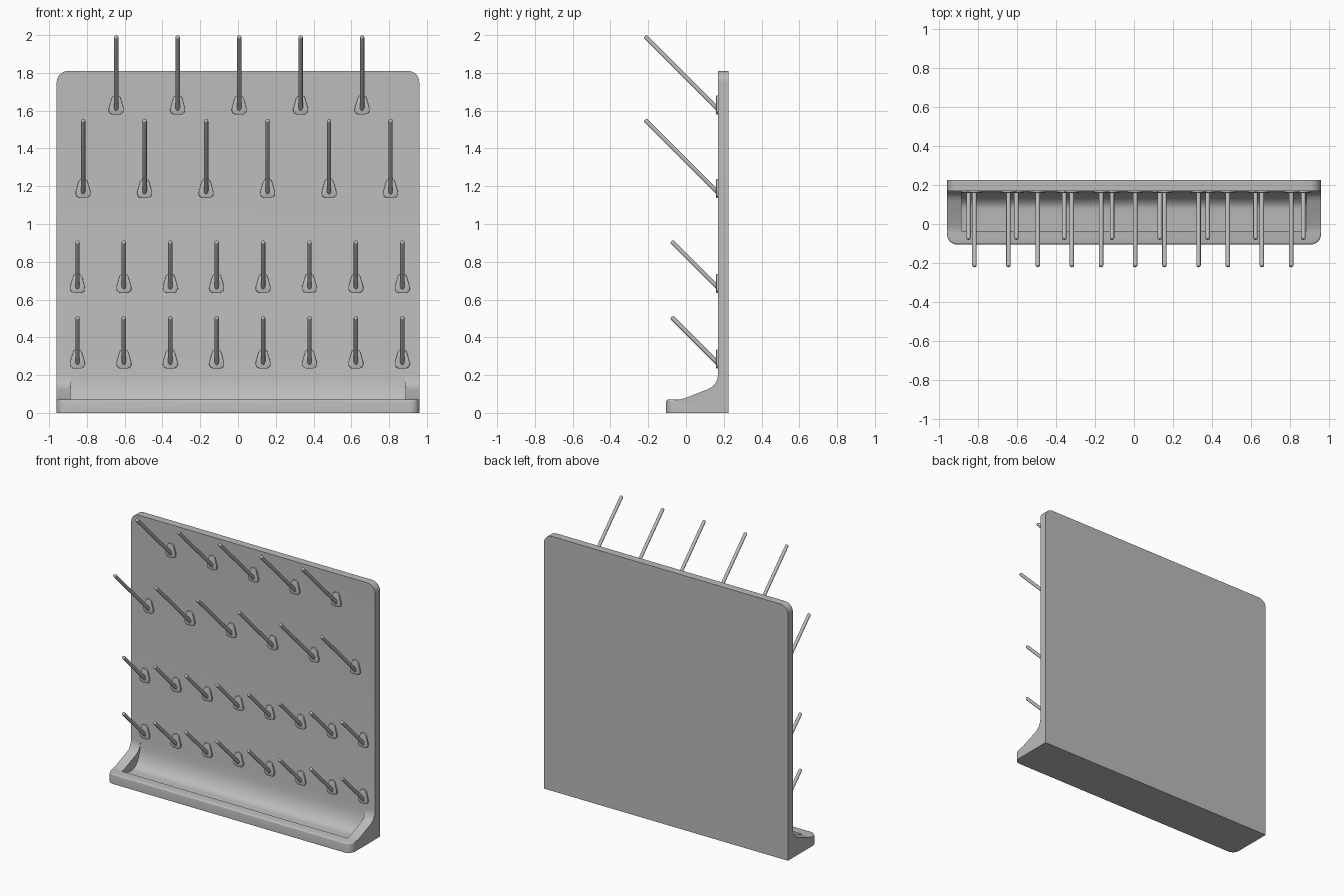
import bpy, bmesh, math
from mathutils import Vector

cube = bpy.data.objects.get("Cube")
if cube:
    bpy.data.objects.remove(cube, do_unlink=True)

# Single grey plastic
grey = bpy.data.materials.new("grey_plastic")
grey.use_nodes = True
COLOUR = (0.5, 0.5, 0.5, 1)
grey.diffuse_color = COLOUR
grey.node_tree.nodes["Principled BSDF"].inputs["Base Color"].default_value = COLOUR


def finish(bm, name):
    bmesh.ops.recalc_face_normals(bm, faces=bm.faces)
    mesh = bpy.data.meshes.new(name)
    bm.to_mesh(mesh)
    bm.free()
    mesh.materials.append(grey)
    ob = bpy.data.objects.new(name, mesh)
    bpy.context.collection.objects.link(ob)
    return ob


def smooth(ob):
    bpy.ops.object.select_all(action='DESELECT')
    ob.select_set(True)
    bpy.context.view_layer.objects.active = ob
    bpy.ops.object.shade_smooth_by_angle(angle=math.radians(35))


def prism(points, offset):
    """Extrude a closed outline of 3D points along an offset."""
    bm = bmesh.new()
    face = bm.faces.new([bm.verts.new(p) for p in points])
    ext = bmesh.ops.extrude_face_region(bm, geom=[face])
    verts = [g for g in ext["geom"] if isinstance(g, bmesh.types.BMVert)]
    bmesh.ops.translate(bm, verts=verts, vec=offset)
    bmesh.ops.recalc_face_normals(bm, faces=bm.faces)
    return bm


def round_edges(bm, test, radius, segments):
    edges = [e for e in bm.edges if test(*(v.co for v in e.verts))]
    bmesh.ops.bevel(bm, geom=edges, offset=radius, segments=segments,
                    profile=0.5, affect='EDGES')


# Back board and drip shelf from one side profile (y, z)
W = 0.96
profile = [(0.225, 0), (-0.105, 0), (-0.105, 0.07), (-0.04, 0.07), (-0.02, 0.073),
           (0.0, 0.08), (0.115, 0.125), (0.14, 0.139), (0.155, 0.156),
           (0.166, 0.179), (0.17, 0.205), (0.17, 1.81), (0.225, 1.81)]
bm = prism([(-W, y, z) for y, z in profile], (2 * W, 0, 0))
# Rounded top corners, shelf corners and shelf lip
round_edges(bm, lambda a, b: min(a.z, b.z) > 1.8 and abs(a.x - b.x) < 1e-4, 0.06, 8)
round_edges(bm, lambda a, b: max(a.y, b.y) < -0.1 and abs(a.x - b.x) < 1e-4, 0.05, 8)
round_edges(bm, lambda a, b: max(a.y, b.y) < -0.05 and
            min(a.z, b.z) > 0.069, 0.01, 3)
board = finish(bm, "back_board_with_shelf")

# Tray hollow: flat floor sweeping up into the board
floor_z, sweep = 0.035, []
for i in range(9):
    t = math.radians(90 * i / 8)
    sweep.append((0.075 + 0.094 * math.sin(t), floor_z + 0.165 * (1 - math.cos(t))))
tray = [(-0.037, floor_z)] + sweep + [(0.1, 0.3), (-0.037, 0.3)]
cutter = finish(prism([(-0.887, y, z) for y, z in tray], (1.774, 0, 0)), "tray_cutter")
cutter.hide_render = True
mod = board.modifiers.new("tray", 'BOOLEAN')
mod.operation = 'DIFFERENCE'
mod.solver = 'EXACT'
mod.object = cutter
bpy.context.view_layer.objects.active = board
bpy.ops.object.modifier_apply(modifier=mod.name)
bpy.data.objects.remove(cutter, do_unlink=True)
smooth(board)


# Teardrop mount, half outline (x, height above its lowest point)
HALF = [(0.02, 0.0), (0.033, 0.007), (0.04, 0.02), (0.039, 0.034),
        (0.026, 0.08), (0.021, 0.093), (0.011, 0.1)]
OUTLINE = HALF + [(-x, z) for x, z in reversed(HALF)]


def make_mount():
    bm = prism([(x, 0, z) for x, z in OUTLINE], (0, -0.011, 0))
    round_edges(bm, lambda a, b: max(a.y, b.y) < -0.01, 0.003, 2)
    ob = finish(bm, "peg_mount")
    smooth(ob)
    return ob


def make_peg(length):
    """Round-tipped rod leaning forward and up from its mount."""
    r = 0.0115
    bm = bmesh.new()
    bmesh.ops.create_cone(bm, cap_ends=True, segments=16, radius1=r, radius2=r, depth=length)
    bmesh.ops.translate(bm, verts=bm.verts, vec=(0, 0, length / 2))
    round_edges(bm, lambda a, b: min(a.z, b.z) > length - 1e-4, 0.008, 4)
    ob = finish(bm, "peg")
    smooth(ob)
    ob.rotation_mode = 'QUATERNION'
    ob.rotation_quaternion = Vector((0, -1, 1)).to_track_quat('Z', 'Y')
    return ob


# Rows: name, first x, spacing, count, mount base height, peg length
ROWS = [("top", -0.645, 0.3255, 5, 1.58, 0.551),
        ("upper", -0.82, 0.3255, 6, 1.138, 0.551),
        ("lower", -0.85, 0.2457, 8, 0.635, 0.352),
        ("bottom", -0.85, 0.2457, 8, 0.235, 0.352)]
for row, x0, step, count, z, length in ROWS:
    mount, peg = make_mount(), make_peg(length)
    for i in range(count):
        for part, y, dz in ((mount, 0.171, 0), (peg, 0.172, 0.024)):
            ob = part if i == 0 else part.copy()
            if i:
                bpy.context.collection.objects.link(ob)
            kind = "mount" if part is mount else "peg"
            ob.name = f"{row}_row_{kind}_{i + 1}"
            ob.location = (x0 + i * step, y, z + dz)
